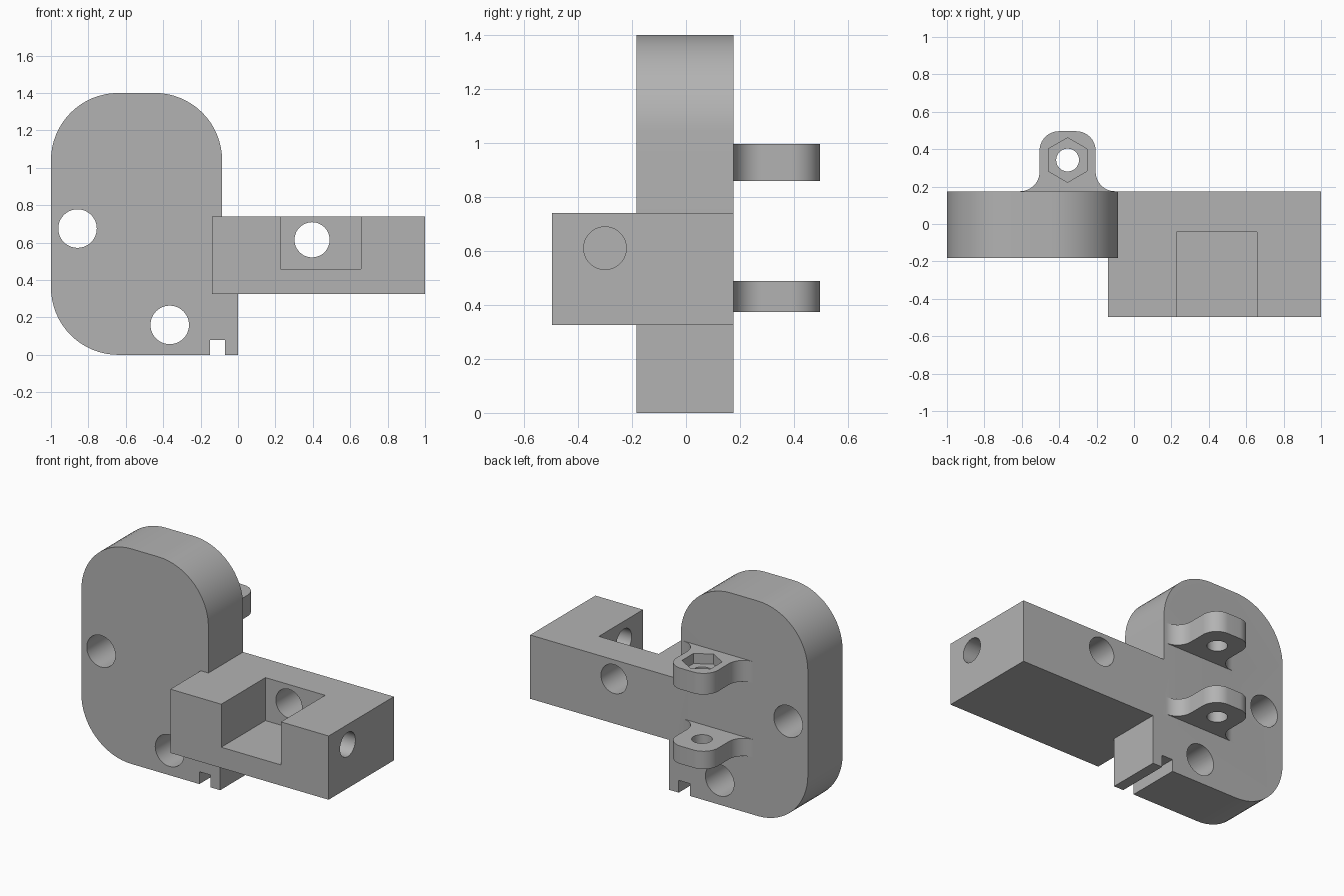
import bpy
import bmesh
import math
from mathutils import Vector

cube = bpy.data.objects.get("Cube")
if cube:
    bpy.data.objects.remove(cube, do_unlink=True)

grey = bpy.data.materials.new("plain grey")
grey.use_nodes = True
GREY = (0.45, 0.45, 0.45, 1)
grey.diffuse_color = GREY
grey.node_tree.nodes["Principled BSDF"].inputs["Base Color"].default_value = GREY

FRONT, BACK = -0.183, 0.175


def rounded(corners, steps=16):
    """Outline through (u, v, radius) corners, each rounded by a tangent arc."""
    outline = []
    for i, (u, v, r) in enumerate(corners):
        p = Vector((u, v))
        if r == 0:
            outline.append(p)
            continue
        a = (Vector(corners[i - 1][:2]) - p).normalized()
        b = (Vector(corners[(i + 1) % len(corners)][:2]) - p).normalized()
        centre = p + (a + b) * r  # all rounded corners are square
        for k in range(steps + 1):
            t = k / steps * math.pi / 2
            outline.append(centre - b * r * math.cos(t) - a * r * math.sin(t))
    return outline


def circle(u, v, r, sides=48, turn=0.0):
    angles = [turn + math.tau * k / sides for k in range(sides)]
    return [Vector((u + r * math.cos(t), v + r * math.sin(t))) for t in angles]


def rect(u0, u1, v0, v1):
    return [Vector(p) for p in ((u0, v0), (u1, v0), (u1, v1), (u0, v1))]


def extrude(name, outline, axis, lo, hi):
    """Solid prism from a flat outline, pushed along the given axis."""
    place = {"X": lambda p, w: (w, p.x, p.y),
             "Y": lambda p, w: (p.x, w, p.y),
             "Z": lambda p, w: (p.x, p.y, w)}[axis]
    bm = bmesh.new()
    base = bm.faces.new([bm.verts.new(place(p, lo)) for p in outline])
    new = bmesh.ops.extrude_face_region(bm, geom=[base])["geom"]
    shift = Vector(place(Vector((0, 0)), hi - lo))
    bmesh.ops.translate(bm, vec=shift,
                        verts=[g for g in new if isinstance(g, bmesh.types.BMVert)])
    bmesh.ops.recalc_face_normals(bm, faces=bm.faces)
    mesh = bpy.data.meshes.new(name)
    bm.to_mesh(mesh)
    bm.free()
    mesh.materials.append(grey)
    obj = bpy.data.objects.new(name, mesh)
    bpy.context.collection.objects.link(obj)
    return obj


def combine(target, other, operation):
    """Apply a boolean and discard the second solid."""
    mod = target.modifiers.new(operation, "BOOLEAN")
    mod.operation, mod.solver, mod.object = operation, "EXACT", other
    bpy.context.view_layer.objects.active = target
    bpy.ops.object.modifier_apply(modifier=mod.name)
    bpy.data.objects.remove(other, do_unlink=True)


# Upright plate with three round corners and a square foot
R = 0.36
bracket = extrude("bracket", rounded([
    (-1, 0, R), (0, 0, 0), (0, 0.5, 0), (-0.085, 0.5, 0),
    (-0.085, 1.4, R), (-1, 1.4, R)]), "Y", FRONT, BACK)

# Side arm
combine(bracket, extrude("arm", rect(-0.14, 1, 0.325, 0.74), "Y", -0.496, BACK), "UNION")

# Two hinge lugs on the back, flared at the root
lug = rounded([
    (-0.61, 0.1, 0), (-0.1, 0.1, 0), (-0.1, BACK, 0), (-0.205, BACK, 0.104),
    (-0.205, 0.496, 0.104), (-0.505, 0.496, 0.104),
    (-0.505, BACK, 0.104), (-0.61, BACK, 0)])
for lo, hi in ((0.373, 0.489), (0.858, 0.996)):
    combine(bracket, extrude("lug", lug, "Z", lo, hi), "UNION")

PIN = (-0.355, 0.342)
cuts = [
    # Screw holes through the plate and the arm
    (circle(-0.858, 0.675, 0.103), "Y", -0.6, 0.3),
    (circle(-0.365, 0.16, 0.103), "Y", -0.6, 0.3),
    (circle(0.396, 0.615, 0.094), "Y", -0.3, 0.3),
    # Slot under the foot
    (rect(-0.15, -0.07, -0.1, 0.08), "Y", -0.6, 0.3),
    # Open pocket in the arm and the hole leading to it from the end
    (rect(0.227, 0.657, 0.46, 0.9), "Y", -0.6, -0.042),
    (circle(-0.3, 0.61, 0.079), "X", 0.5, 1.1),
    # Pin hole through both lugs and the nut recess in the upper one
    (circle(*PIN, 0.061), "Z", 0.3, 1.1),
    (circle(*PIN, 0.119, 6, math.pi / 6), "Z", 0.93, 1.1),
]
for cut in cuts:
    combine(bracket, extrude("cutter", *cut), "DIFFERENCE")

bpy.ops.object.select_all(action="DESELECT")
bracket.select_set(True)
bpy.context.view_layer.objects.active = bracket
bpy.ops.object.shade_smooth_by_angle(angle=math.radians(30))
